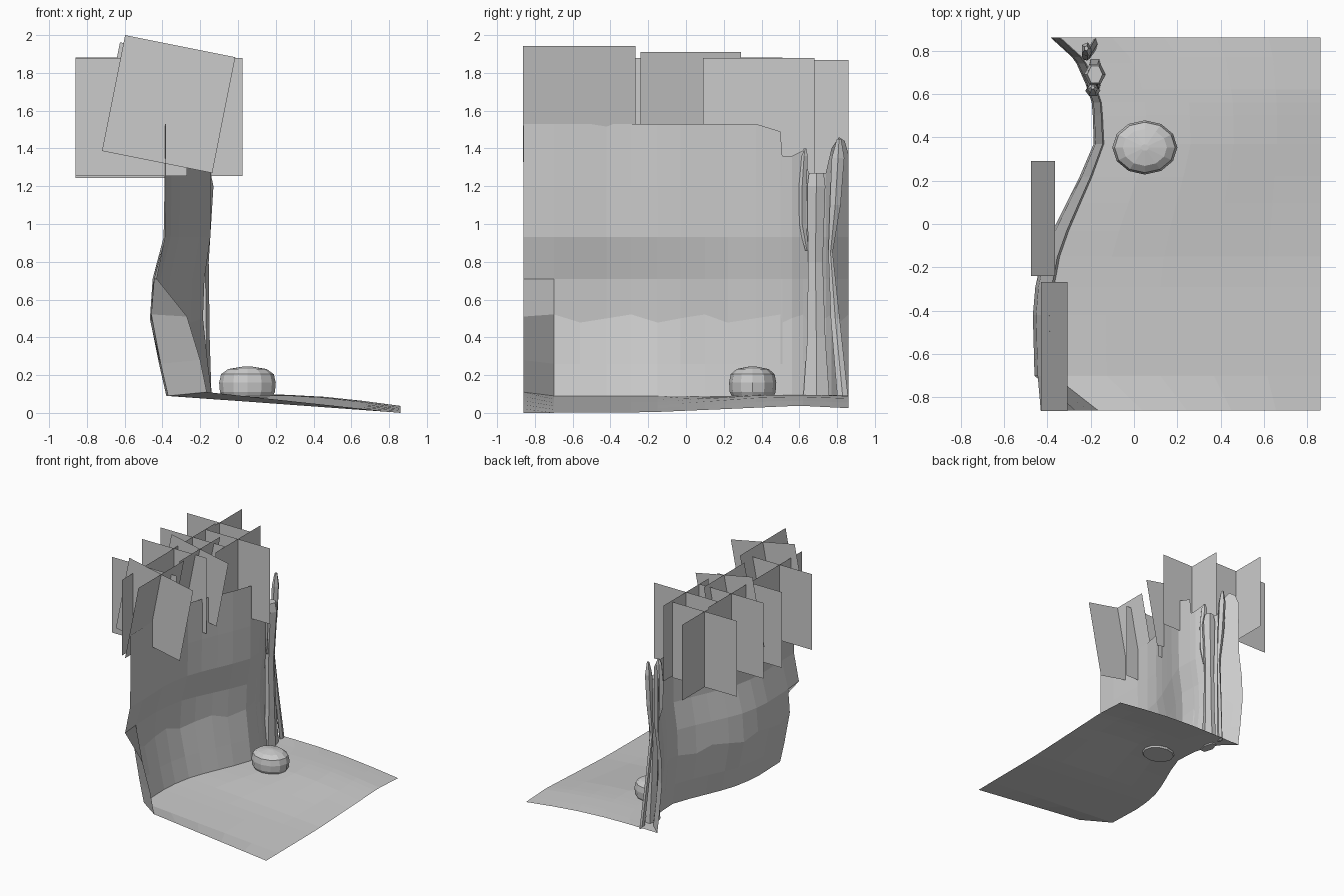
import bpy, bmesh, math
from mathutils import Matrix, Vector

if "Cube" in bpy.data.objects:
    bpy.data.objects.remove(bpy.data.objects["Cube"])


def make_object(name, bm):
    bmesh.ops.recalc_face_normals(bm, faces=bm.faces[:])
    mesh = bpy.data.meshes.new(name)
    bm.to_mesh(mesh)
    bm.free()
    obj = bpy.data.objects.new(name, mesh)
    bpy.context.collection.objects.link(obj)
    return obj


def skin(name, rows, closed=False, cap=False):
    """Quad sheet or tube through rows of points."""
    bm = bmesh.new()
    vs = [[bm.verts.new(p) for p in row] for row in rows]
    n = len(vs[0])
    for a, b in zip(vs, vs[1:]):
        for i in range(n if closed else n - 1):
            j = (i + 1) % n
            bm.faces.new((a[i], a[j], b[j], b[i]))
    if cap:
        bm.faces.new(vs[0][::-1])
        bm.faces.new(vs[-1])
    return make_object(name, bm)


def lerp(table, t):
    for (a, va), (b, vb) in zip(table, table[1:]):
        if t <= b:
            return va + (vb - va) * (t - a) / (b - a)
    return table[-1][1]


# plan curve of the cliff foot, height of its top, and recess by height
base_x = [(-.86, -.37), (-.7, -.37), (-.4, -.38), (-.2, -.36), (0, -.29),
          (.2, -.2), (.38, -.135), (.56, -.15), (.68, -.19), (.76, -.23), (.86, -.34)]
top_z = [(-.86, 1.53), (.37, 1.53), (.5, 1.49), (.51, 1.36), (.56, 1.36),
         (.62, 1.39), (.65, 1.27), (.74, 1.27), (.77, 1.4), (.81, 1.46), (.84, 1.44), (.86, 1.37)]
columns = [-.86, -.7, -.56, -.42, -.29, -.15, -.03, .1, .22, .37, .5, .51,
           .56, .62, .65, .74, .77, .81, .84, .86]
levels = [(.09, 0), (.26, -.04), (.5, -.09), (.71, -.075), (.93, -.015), (1.2, -.01)]

# cliff sheet, with its lowest front corner curling outward
cliff = []
for k, y in enumerate(columns):
    x0 = lerp(base_x, y)
    depth = lerp([(-.86, 1), (-.2, .95), (.4, .5), (.86, .5)], y)
    col = []
    for i, (z, d) in enumerate(levels):
        zz = z + (.025 * math.sin(k * 2.1) if i == 2 else 0)
        col.append((x0 + d * depth, y, zz))
    col.append((x0 - .012 * depth, y, lerp(top_z, y)))
    if k == 0:
        for i, (x, z) in enumerate([(-.165, .11), (-.2, .28), (-.27, .51), (-.43, .71)]):
            col[i] = (x, y, z)
    cliff.append(col)
skin("cliff_wall", cliff)

# ground sheet sloping away from the cliff
edge_z = [(-.86, 0), (-.2, .003), (.2, .02), (.6, .038), (.86, .025)]
ground = []
for k, y in enumerate(columns):
    x0, z0 = cliff[k][0][0], cliff[k][0][2]
    row = []
    for t in (0, .2, .4, .6, .8, 1):
        hump = .03 * lerp([(-.86, 0), (-.2, 0), (.4, 1), (.86, .9)], y) * math.sin(math.pi * t)
        row.append((x0 + (.86 - x0) * t, y, z0 + (lerp(edge_z, y) - z0) * t + hump))
    ground.append(row)
skin("ground", ground)

# faceted boulder
rings = [(.08, .85), (.11, .97), (.16, 1), (.205, .93), (.232, .68), (.246, .12)]
skin("boulder", [[(.05 + .15 * r * math.cos(i * math.tau / 12),
                   .353 + .125 * r * math.sin(i * math.tau / 12), z)
                  for i in range(12)] for z, r in rings], True, True)


# roots hanging down the cliff: stations are (x, y, z, rx, ry)
def root(name, stations, sides=6):
    skin(name, [[(x + rx * math.cos(i * math.tau / sides), y + ry * math.sin(i * math.tau / sides), z)
                 for i in range(sides)] for x, y, z, rx, ry in stations], True, True)


root("main_root", [(-.18, .69, .08, .04, .08), (-.185, .69, .4, .035, .055),
                   (-.19, .685, .8, .035, .045), (-.18, .69, 1.2, .05, .055),
                   (-.18, .69, 1.27, .035, .045)])
root("upper_root", [(-.18, .64, .86, .01, .01), (-.19, .615, 1.0, .03, .025),
                    (-.19, .615, 1.2, .035, .028), (-.19, .625, 1.36, .025, .022),
                    (-.19, .63, 1.4, .008, .008)])
root("back_root", [(-.18, .83, .08, .012, .03), (-.205, .79, .5, .012, .025),
                   (-.22, .765, .85, .015, .012), (-.22, .79, 1.1, .025, .03),
                   (-.22, .805, 1.35, .025, .035), (-.22, .81, 1.45, .01, .012)], 5)


# crossed foliage cards
def foliage(name, centre, width, height, tilt=0):
    bm = bmesh.new()
    w, h = width / 2, height / 2
    m = Matrix.Translation(centre) @ Matrix.Rotation(math.radians(tilt), 4, 'Y')
    for ax in (Vector((w, 0, 0)), Vector((0, w, 0))):
        up = Vector((0, 0, h))
        bm.faces.new([bm.verts.new(m @ p) for p in (-ax - up, ax - up, ax + up, -ax + up)])
    make_object(name, bm)


upright = [(-.565, .565, 1.555), (-.27, .385, 1.567), (-.565, .215, 1.57),
           (-.565, -.026, 1.567), (-.565, -.415, 1.567)]
for i, c in enumerate(upright):
    foliage(f"foliage_{i + 1}", c, .59, .625)
foliage("foliage_tilted_front", (-.367, -.565, 1.635), .595, .625, 11.3)
foliage("foliage_tilted_middle", (-.42, .025, 1.635), .53, .56, 11.3)
